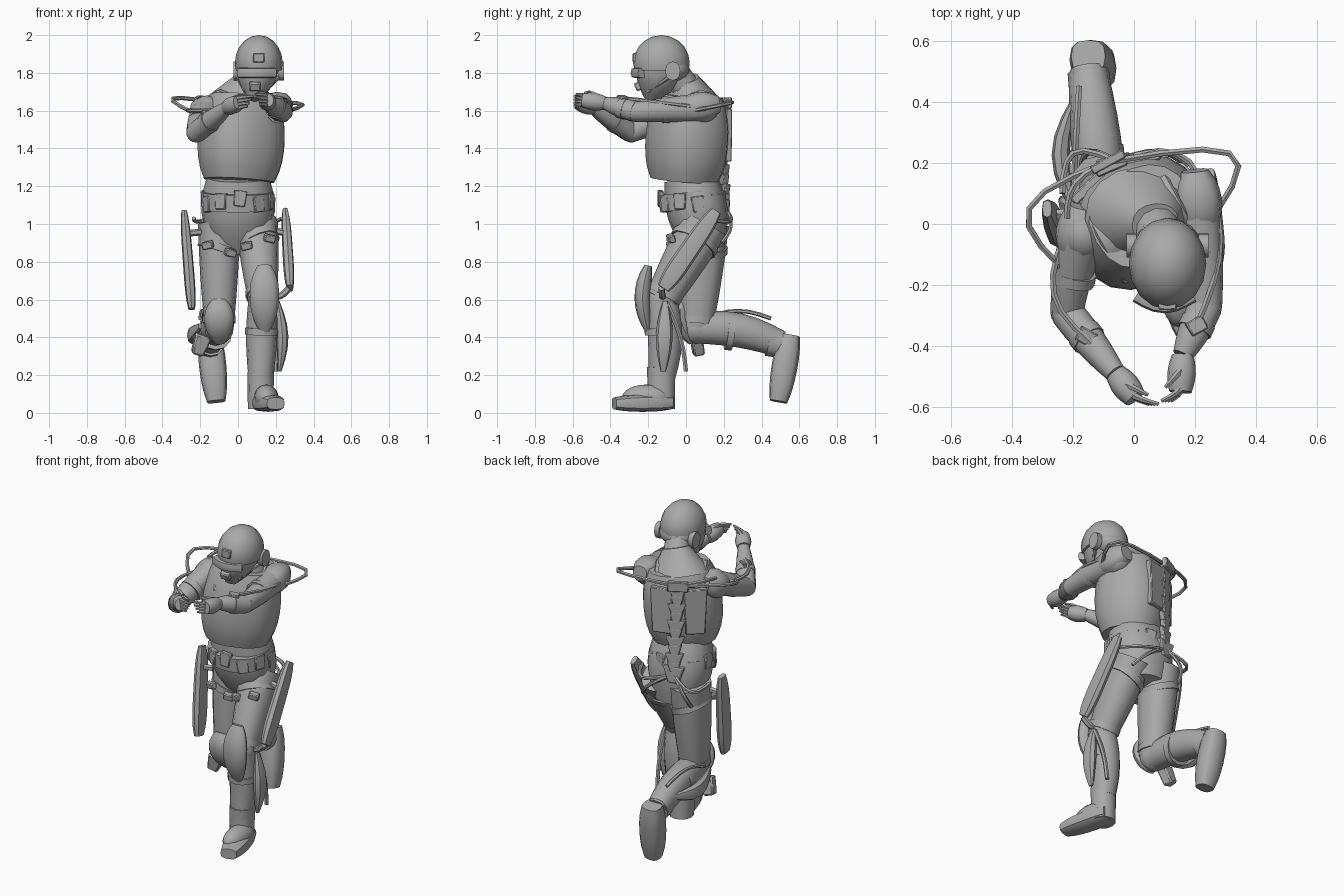
import bpy, bmesh, math
from math import sin, cos, pi
from mathutils import Vector, Matrix, Euler

cube = bpy.data.objects.get("Cube")
if cube:
    bpy.data.objects.remove(cube)

GREY = (0.4, 0.4, 0.4, 1)
grey = bpy.data.materials.new("plain_grey")
grey.use_nodes = True
grey.diffuse_color = GREY
grey.node_tree.nodes["Principled BSDF"].inputs["Base Color"].default_value = GREY

parts = []
X, Y, Z = Matrix.Identity(3)
NONE = Vector()


def finish(name, bm):
    bmesh.ops.recalc_face_normals(bm, faces=bm.faces)
    mesh = bpy.data.meshes.new(name)
    bm.to_mesh(mesh)
    bm.free()
    mesh.materials.append(grey)
    ob = bpy.data.objects.new(name, mesh)
    bpy.context.collection.objects.link(ob)
    parts.append(ob)


def power(value, p):
    return math.copysign(abs(value) ** (2 / p), value)


def sweep(name, start, end, r_start, r_end, bulge=0, flat=1, bow=NONE, tip=1, ref=X, sides=12, p=2.2, steps=6):
    """Tapered limb: the radius swells by bulge, the path arcs by bow, the ends shrink to tip."""
    start, end, bow, ref = Vector(start), Vector(end), Vector(bow), Vector(ref)
    bm = bmesh.new()
    loops = []
    for i in range(steps + 1):
        t = i / steps
        centre = start.lerp(end, t) + bow * sin(pi * t)
        axis = (end - start + bow * pi * cos(pi * t)).normalized()
        u = (ref - axis * ref.dot(axis)).normalized()
        v = axis.cross(u) * flat
        r = r_start + (r_end - r_start) * t + bulge * sin(pi * t)
        r *= 1 - (1 - tip) * abs(2 * t - 1) ** 4
        angles = [2 * pi * k / sides for k in range(sides)]
        loops.append([bm.verts.new(centre + r * (u * power(cos(a), p) + v * power(sin(a), p))) for a in angles])
    for low, high in zip(loops, loops[1:]):
        for k in range(sides):
            bm.faces.new((low[k - 1], low[k], high[k], high[k - 1]))
    bm.faces.new(loops[0])
    bm.faces.new(loops[-1])
    finish(name, bm)


def rod(name, start, end, bow=NONE, r=0.011, ref=Z):
    sweep(name, start, end, r, r, bow=bow, ref=ref, sides=6, p=2)


def cuff(name, start, end, where, r, flat=1, ref=X, tilt=NONE):
    """Short strap around the limb from start to end."""
    centre, half = start.lerp(end, where), ((end - start).normalized() + tilt) * 0.018
    sweep(name, centre - half, centre + half, r, r, flat=flat, ref=ref, steps=1)


def blob(name, centre, size, floor=-1):
    bm = bmesh.new()
    bmesh.ops.create_uvsphere(bm, u_segments=16, v_segments=10, radius=1)
    for v in bm.verts:
        v.co.z = max(v.co.z, floor)
    bmesh.ops.remove_doubles(bm, verts=bm.verts, dist=0.001)
    bmesh.ops.transform(bm, matrix=Matrix.Translation(centre) @ Matrix.Diagonal((*size, 1)), verts=bm.verts)
    finish(name, bm)


def box(name, centre, size, rot=(0, 0, 0), taper=1):
    bm = bmesh.new()
    bmesh.ops.create_cube(bm, size=1)
    for v in bm.verts:
        if v.co.z < 0:
            v.co.x *= taper
    turn = Euler(rot).to_matrix().to_4x4()
    bmesh.ops.transform(bm, matrix=Matrix.Translation(centre) @ turn @ Matrix.Diagonal((*size, 1)), verts=bm.verts)
    bmesh.ops.bevel(bm, geom=bm.edges[:], offset=min(size) * 0.15, segments=1, affect='EDGES')
    finish(name, bm)


def arm(label, side, shoulder, elbow, wrist, tip, rod_bow):
    shoulder, elbow, wrist, tip = map(Vector, (shoulder, elbow, wrist, tip))
    out = X * side
    sweep(label + "_upper_arm", shoulder, elbow, 0.078, 0.054, bow=out * 0.008, ref=Z)
    sweep(label + "_forearm", elbow, wrist, 0.055, 0.034, 0.008, ref=Z)
    blob(label + "_elbow", elbow, (0.054, 0.054, 0.054))
    blob(label + "_shoulder", shoulder, (0.08, 0.09, 0.08))
    # Pads, cuffs and arm rod
    sweep(label + "_shoulder_pad", shoulder + Y * 0.09 + Z * 0.02, shoulder.lerp(elbow, 0.3) + out * 0.01,
          0.055, 0.06, 0.02, ref=Z, tip=0.8, p=2.6)
    cuff(label + "_upper_cuff", shoulder, elbow, 0.55, 0.07, ref=Z)
    cuff(label + "_forearm_cuff", elbow, wrist, 0.4, 0.058, ref=Z)
    rod(label + "_arm_rod", shoulder + out * 0.06, elbow.lerp(wrist, 0.5) + Z * 0.05, rod_bow)
    box(label + "_arm_clip", elbow.lerp(wrist, 0.4) + Z * 0.05, (0.06, 0.05, 0.03), (0, 0.2, side * 0.5))
    # Hand, fingers and thumb
    sweep(label + "_palm", wrist, wrist.lerp(tip, 0.8), 0.036, 0.037, 0.01, ref=Z)
    for k in range(4):
        lift = Z * (k - 1.5) * 0.018
        knuckle, end = wrist.lerp(tip, 0.7) + lift, tip + lift - out * 0.01 * k
        sweep(label + "_finger", knuckle, end - out * 0.03, 0.013, 0.007, bow=out * 0.01, sides=6, ref=Z)
    sweep(label + "_thumb", wrist.lerp(tip, 0.3) + Z * 0.03, wrist.lerp(tip, 0.7) - out * 0.05 + Z * 0.04,
          0.014, 0.007, bow=Z * 0.01, sides=6, ref=Z)


def leg(label, side, hip, knee, ankle, shin_bow, pad_top, pad_end, heel, toe, foot_flat):
    hip, knee, ankle = map(Vector, (hip, knee, ankle))
    sweep(label + "_thigh", hip, knee, 0.112, 0.077, 0.005, 1.14, p=2.3)
    sweep(label + "_shin", knee, ankle, 0.075, 0.064, 0.013, 1.1, shin_bow)
    blob(label + "_knee", knee, (0.077, 0.085, 0.085))
    sweep(label + "_knee_pad", pad_top, pad_end, 0.06, 0.045, 0.025, 0.55, (0, -0.03, 0), 0.6, steps=8)
    sweep(label + "_boot_foot", heel, toe, 0.066, 0.058, 0.01, foot_flat, tip=0.85, p=2.8)
    sweep(label + "_boot_collar", knee.lerp(ankle, 0.85), ankle, 0.07, 0.068, flat=1.1, steps=1)
    # Straps and buckles
    cuff(label + "_thigh_strap", hip, knee, 0.24, 0.115, 1.14, tilt=X * side * 0.35)
    cuff(label + "_knee_strap", hip, knee, 0.92, 0.088, 1.1)
    cuff(label + "_shin_strap", knee, ankle + Vector(shin_bow), 0.4, 0.088, 1.1)
    front = hip.lerp(knee, 0.24) - Y * 0.125
    for shift in (-1, 1):
        box(label + "_buckle", front + X * shift * 0.06 + Z * shift * side * 0.02,
            (0.06, 0.035, 0.04), (0.2, shift * 0.2, shift * 0.3))


# Hips, waist and neck
sweep("hips", (0, .105, .86), (0, .02, 1.25), .12, .165, .05, .83, sides=16)
sweep("yoke", (.02, .03, 1.62), (.07, 0, 1.77), .19, .08, flat=.85, sides=16)
sweep("neck", (.06, .01, 1.7), (.1, -.08, 1.84), .08, .07)

# Vest, twisted so that the left shoulder is drawn back
TWIST = Matrix.Rotation(.5, 3, 'Z')
chest = Vector((.02, .01, 0))


def on_chest(x, y, z):
    return chest + TWIST @ Vector((x, y, z))


sweep("vest", (.005, -.01, 1.23), (.03, .025, 1.68), .205, .195, .028, .9, tip=.9, ref=TWIST @ X, sides=18, p=2.4, steps=8)
for side in (-1, 1):
    box("back_plate", on_chest(side * .095, .178, 1.47), (.14, .035, .28), (0, 0, .5 - side * .25), .8)
    sweep("shoulder_strap", on_chest(side * .11, -.15, 1.58), on_chest(side * .11, .16, 1.58),
          .04, .04, flat=.3, bow=Z * .12, ref=TWIST @ X, p=4, sides=8)

# Head with mask, helmet, goggles and ear cups
head = Vector((.11, -.13, 1.85))
sweep("face_mask", (.08, -.19, 1.66), head, .03, .11, .025, 1.15)
blob("helmet", head, (.127, .15, .15), -.25)
blob("helmet_nape", head + Vector((0, .06, -.03)), (.11, .09, .07))
sweep("goggles", head + Vector((-.1, -.1, -.05)), head + Vector((.08, -.1, -.05)), .028, .028,
      bow=Y * -.035, ref=Z, sides=8, p=3)
box("helmet_mount", head + Vector((0, -.137, .03)), (.06, .03, .05))
box("mask_filter", head + Vector((-.02, -.12, -.12)), (.06, .04, .045), (.4, 0, 0))
for side in (-1, 1):
    ear = head + Vector((side * .118, .06, -.04))
    sweep("ear_cup", ear - X * .016, ear + X * .016, .05, .05, flat=.8, ref=Z, steps=2)
    rod("helmet_strap", ear - Z * .02, (.09 + side * .05, -.2, 1.7))

# Belt and pouches
sweep("belt", (0, .03, 1.08), (0, .02, 1.17), .188, .188, flat=.9, sides=18, steps=1)
POUCHES = 11
for k in range(POUCHES):
    a = 2 * pi * k / POUCHES + .2
    tilt = k % 3 - 1
    box("belt_pouch", (.18 * cos(a), .03 + .165 * sin(a), 1.12 + .015 * tilt),
        (.07, .03, .085), (0, .12 * tilt, a + pi / 2), .85)

# Spine frame with its rods
base, hub = Vector((-.06, .205, 1.08)), on_chest(0, .22, 1.64)
LINKS = 10
for k in range(LINKS):
    box("spine_link", base.lerp(on_chest(0, .2, 1.6), k / LINKS) + Z * .05,
        (.08 + k % 2 * .03, .03, .06), (0, 0, .4), .6)
box("spine_base", base, (.13, .035, .1), (0, 0, .2), taper=.5)
box("spine_hub", hub, (.12, .03, .06), (0, 0, .5))
rod("left_shoulder_rod", hub, (.27, .04, 1.6), (.22, .11, .02))
rod("right_shoulder_rod", hub, (-.24, -.14, 1.59), (-.18, .02, .05))
rod("right_inner_rod", hub, (-.22, .02, 1.66), (-.04, .02, .02))
for side in (-1, 1):
    rod("hip_rod", base, (side * .235, .1, 1.03), (side * .05, .08, -.04))
    rod("seat_rod", base, (side * .17, .19, .9), (side * .03, .04, 0), ref=X)

# Arms, raised and aiming forward
arm("left", 1, (.2, .085, 1.615), (.235, -.27, 1.595), (.16, -.43, 1.64), (.15, -.58, 1.66), (.05, .02, 0))
arm("right", -1, (-.165, -.03, 1.6), (-.22, -.29, 1.485), (-.06, -.49, 1.615), (.02, -.59, 1.65), (-.08, -.02, 0))

# Left leg planted forward, right leg bent behind
leg("left", 1, (.1, .1, 1), (.13, -.13, .6), (.12, -.13, .18), (0, .02, 0),
    (.14, -.2, .78), (.14, -.2, .43), (.12, -.08, .055), (.2, -.38, .05), .65)
sweep("left_boot_shaft", (.12, -.13, .22), (.12, -.13, .02), .07, .068, flat=1.05, steps=2)
blob("left_boot_instep", (.15, -.21, .08), (.065, .13, .07))
leg("right", -1, (-.1, .1, 1), (-.1, .055, .45), (-.15, .5, .365), (0, 0, .03),
    (-.1, -.02, .6), (-.1, .03, .37), (-.15, .55, .41), (-.115, .49, .06), .95)

# Thigh plates with links
sweep("left_thigh_plate", (.25, .16, 1.07), (.275, -.12, .66), .025, .03, flat=1.9, tip=.6, sides=8, p=3, steps=12)
sweep("right_thigh_plate", (-.285, .05, 1.07), (-.245, -.04, .55), .025, .03, flat=1.9, tip=.6, sides=8, p=3, steps=12)
rod("left_plate_link", (.17, .05, .97), (.26, .05, .95), r=.018)
rod("right_plate_link", (-.17, .04, .96), (-.27, .03, .95), r=.018)
rod("left_plate_lower_link", (.18, -.12, .62), (.27, -.13, .66), Z * -.02, .018)

# Shin blades and calf rods
sweep("left_shin_blade", (.21, -.11, .59), (.22, -.12, .22), .01, .01, .022, 1.4, X * .02, sides=8)
rod("left_calf_rod", (.21, -.1, .58), (.2, 0, .22), (0, .02, 0), .013, X)
sweep("right_shin_blade", (-.2, .05, .46), (-.2, .4, .42), .01, .01, .02, 1.6, (-.04, 0, -.03), sides=8)
rod("right_calf_rod", (-.2, .1, .5), (-.18, .45, .5), Z * .04)
box("right_shin_clip", (-.2, .06, .36), (.09, .06, .11), (.2, .3, .2), .7)

# Shading
bpy.ops.object.select_all(action='DESELECT')
for ob in parts:
    ob.select_set(True)
bpy.context.view_layer.objects.active = parts[0]
bpy.ops.object.shade_smooth_by_angle(angle=math.radians(40))
